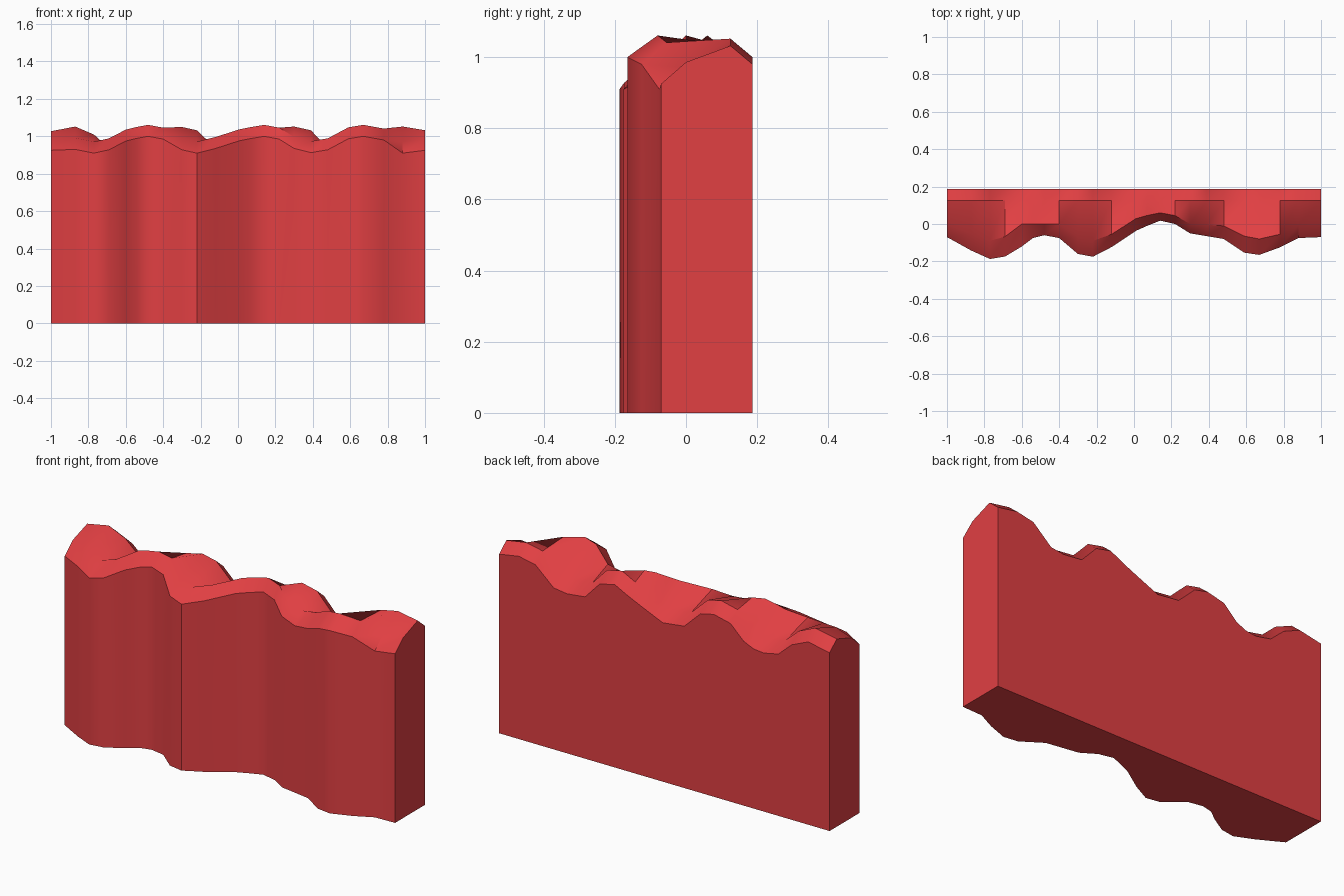
import bpy, bmesh, math

if "Cube" in bpy.data.objects:
    bpy.data.objects.remove(bpy.data.objects["Cube"])

# Profiles along the wall: (x, value)
FRONT_Y = [(-1, -.07), (-.87, -.142), (-.77, -.187), (-.7, -.18), (-.6, -.12), (-.54, -.075), (-.48, -.06),
           (-.4, -.075), (-.3, -.16), (-.22, -.175), (-.13, -.13), (.02, -.03), (.14, .018), (.22, 0),
           (.3, -.05), (.48, -.08), (.6, -.16), (.67, -.165), (.78, -.125), (.88, -.075), (1, -.07)]
FRONT_Z = [(-1, .925), (-.87, .93), (-.77, .91), (-.68, .93), (-.59, .98), (-.48, 1), (-.4, .985),
           (-.31, .93), (-.22, .91), (-.12, .935), (.02, .98), (.14, 1), (.22, .985), (.3, .935),
           (.4, .91), (.49, .93), (.58, .985), (.67, 1), (.78, .98), (.88, .91), (1, .925)]
RIDGE_Y = [(-1, 0), (-.77, -.09), (-.68, -.065), (-.6, 0), (-.4, 0), (-.3, -.07), (-.22, -.09), (-.12, -.055),
           (.02, .035), (.14, .06), (.22, .045), (.3, 0), (.48, -.01), (.6, -.07), (.67, -.08),
           (.78, -.055), (.88, -.005), (1, 0)]
BACK_Z = [(-1, .975), (-.87, 1), (-.79, .975), (-.69, .885), (-.59, .865), (-.5, .88), (-.4, .975), (-.29, 1),
          (-.22, .98), (-.12, .885), (0, .865), (.2, .95), (.3, 1), (.39, .98), (.48, .885), (.57, .87),
          (.68, .885), (.78, .98), (.88, 1), (1, .98)]
BACK = .187


def at(table, x):
    """Linear lookup in a profile."""
    for (a, u), (b, v) in zip(table, table[1:]):
        if x <= b:
            return u + (v - u) * (x - a) / (b - a)
    return table[-1][1]


# Wall block: closed cross-sections lofted along x
stations = [-1, -.87, -.77, -.69, -.6, -.54, -.48, -.4, -.3, -.22, -.12, .01, .07, .14, .22, .3,
            .39, .48, .59, .67, .78, .88, 1]
bm = bmesh.new()
rings = []
for x in stations:
    fy, fz, bz = at(FRONT_Y, x), at(FRONT_Z, x), at(BACK_Z, x)
    section = [(fy, 0), (fy, fz), (at(RIDGE_Y, x), fz + .061), (.125, bz + .052),
               (BACK, bz), (BACK, .35), (BACK, 0)]
    rings.append([bm.verts.new((x, y, z)) for y, z in section])
n = len(rings[0])
for a, b in zip(rings, rings[1:]):
    for i in range(n):
        j = (i + 1) % n
        bm.faces.new((a[i], b[i], b[j], a[j]))
bm.faces.new(rings[0])
bm.faces.new(rings[-1][::-1])
bmesh.ops.recalc_face_normals(bm, faces=bm.faces)

mesh = bpy.data.meshes.new("wavy_wall")
bm.to_mesh(mesh)
bm.free()
wall = bpy.data.objects.new("wavy_wall", mesh)
bpy.context.collection.objects.link(wall)

# Red paint and smooth shading with crisp rims
paint = bpy.data.materials.new("red_paint")
paint.diffuse_color = (.75, .05, .055, 1)
paint.use_nodes = True
paint.node_tree.nodes["Principled BSDF"].inputs["Base Color"].default_value = paint.diffuse_color
mesh.materials.append(paint)
bpy.context.view_layer.objects.active = wall
wall.select_set(True)
bpy.ops.object.shade_smooth_by_angle(angle=math.radians(35))

# The back foot edge is shaded softly
sharp = mesh.attributes.get("sharp_edge")
if sharp:
    for e in mesh.edges:
        if all(mesh.vertices[v].co.z < .01 and mesh.vertices[v].co.y > .18 for v in e.vertices):
            sharp.data[e.index].value = False
